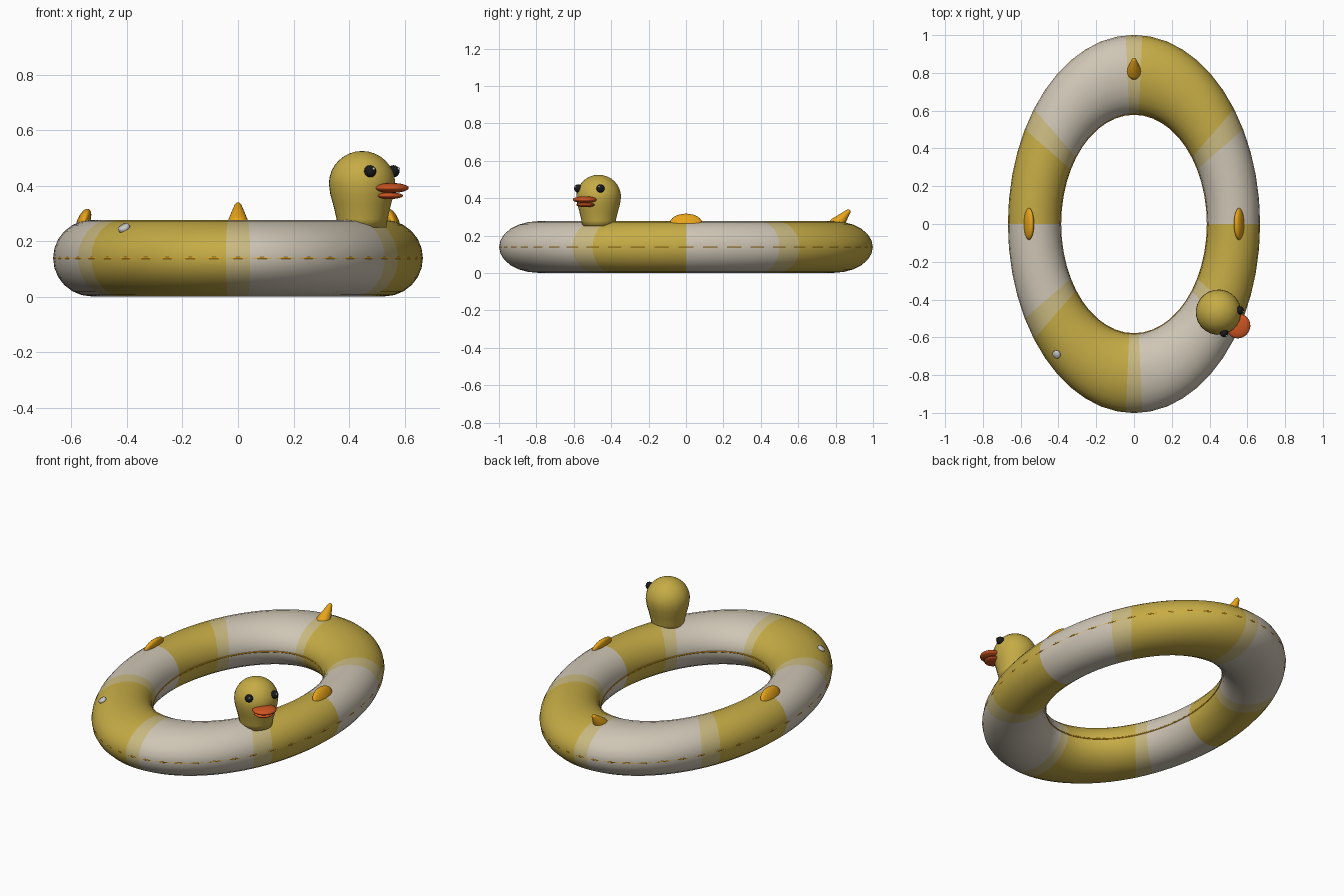
import bpy, bmesh, math
from mathutils import Vector, Matrix

if "Cube" in bpy.data.objects:
    bpy.data.objects.remove(bpy.data.objects["Cube"])

ZC = 0.139                      # height of the tube's centre line
SX = 0.667                      # the ring is squeezed in x


def mat(name, r, g, b):
    m = bpy.data.materials.new(name)
    m.diffuse_color = (r, g, b, 1)
    m.use_nodes = True
    m.node_tree.nodes["Principled BSDF"].inputs["Base Color"].default_value = m.diffuse_color
    return m


YELLOW = mat("yellow", 0.56, 0.41, 0.06)
WHITE = mat("off_white", 0.62, 0.56, 0.46)
BLEND = mat("pale_yellow", 0.59, 0.49, 0.22)
AMBER = mat("amber", 0.80, 0.37, 0.01)
ORANGE = mat("orange", 0.62, 0.09, 0.015)
BLACK = mat("black", 0.01, 0.01, 0.01)
SHINE = mat("shine", 0.9, 0.9, 0.9)


def finish(name, bm, *mats):
    bmesh.ops.recalc_face_normals(bm, faces=bm.faces)
    me = bpy.data.meshes.new(name)
    bm.to_mesh(me)
    bm.free()
    ob = bpy.data.objects.new(name, me)
    bpy.context.collection.objects.link(ob)
    for m in mats:
        me.materials.append(m)
    for p in me.polygons:
        p.use_smooth = True
    return ob


def torus(major, minor, sx, sz, n, m):
    bm = bmesh.new()
    rows = []
    for i in range(n):
        t = 2 * math.pi * i / n
        row = []
        for j in range(m):
            a = 2 * math.pi * j / m
            r = major + minor * math.cos(a)
            row.append(bm.verts.new((sx * r * math.cos(t), r * math.sin(t),
                                     ZC + sz * minor * math.sin(a))))
        rows.append(row)
    for i in range(n):
        for j in range(m):
            k, l = (i + 1) % n, (j + 1) % m
            bm.faces.new((rows[i][j], rows[k][j], rows[k][l], rows[i][l]))
    return bm


def ellipsoid(name, loc, radii, m, rot=Matrix.Identity(4), seg=24):
    bm = bmesh.new()
    bmesh.ops.create_uvsphere(bm, u_segments=seg, v_segments=seg // 2, radius=1)
    bm.transform(Matrix.Translation(loc) @ rot @ Matrix.Diagonal((*radii, 1)))
    return finish(name, bm, m)


def lathe(name, profile, place, m, seg=24):
    bm = bmesh.new()
    vs = [bm.verts.new((r, 0, z)) for r, z in profile]
    es = [bm.edges.new(p) for p in zip(vs, vs[1:])]
    bmesh.ops.spin(bm, geom=vs + es, axis=(0, 0, 1), cent=(0, 0, 0),
                   steps=seg, angle=2 * math.pi)
    bmesh.ops.remove_doubles(bm, verts=bm.verts, dist=1e-4)
    bm.transform(place)
    return finish(name, bm, m)


# inflated ring with eight colour bands, one per 45 degrees
ring = finish("ring", torus(0.79, 0.209, SX, 0.66, 96, 24), YELLOW, WHITE, BLEND)
for p in ring.data.polygons:
    u = (math.degrees(math.atan2(p.center.y, p.center.x)) % 360) / 45
    f = u - round(u)
    p.material_index = 2 if abs(f) < 0.06 else (0 if int(u) % 2 else 1)

# welded seams around the outside and inside
for name, r in (("outer_seam", 0.996), ("inner_seam", 0.583)):
    finish(name, torus(r, 0.005, SX, 0.8, 48, 6), AMBER)

# head and neck in one turned profile
HEAD = Vector((0.447, -0.467, 0))
TURN = Matrix.Rotation(math.radians(-35), 4, 'Z')
profile = [(0, 0.25), (0.088, 0.25), (0.092, 0.28), (0.104, 0.33), (0.115, 0.37)]
profile += [(0.12 * math.cos(a), 0.407 + 0.118 * math.sin(a))
            for a in (math.pi / 2 * k / 8 for k in range(8))] + [(0, 0.525)]
lathe("head", profile, Matrix.Translation(HEAD) @ TURN, YELLOW)


def on_head(x, y, z):
    return HEAD + TURN @ Vector((x, y, z))


# eyes with a small glint
for s, side in ((1, "left"), (-1, "right")):
    ellipsoid(side + "_eye", on_head(0.087, s * 0.073, 0.452), (0.022,) * 3, BLACK, seg=16)
    ellipsoid(side + "_glint", on_head(0.105, s * 0.077, 0.461), (0.006,) * 3, SHINE, seg=8)

# flat bill
ellipsoid("upper_bill", on_head(0.129, 0, 0.392), (0.062, 0.066, 0.018), ORANGE, TURN)
ellipsoid("lower_bill", on_head(0.122, 0, 0.364), (0.046, 0.052, 0.012), ORANGE, TURN)

# side wings leaning inward
for s, side in ((1, "right"), (-1, "left")):
    ellipsoid(side + "_wing", Vector((s * 0.557, 0, 0.27)), (0.023, 0.085, 0.05), AMBER,
              Matrix.Rotation(math.radians(-s * 22), 4, 'Y'))

# tail cone leaning back
tail = Matrix.Translation((0, 0.808, 0.262)) @ Matrix.Rotation(math.radians(-42), 4, 'X')
lathe("tail", [(0, -0.03), (0.042, -0.03), (0.040, 0.0), (0.012, 0.092), (0.006, 0.1), (0, 0.102)],
      tail, AMBER)

# air valve lying on the tube surface
axis = Vector((-0.133, -0.1, 0.243))
valve = Matrix.Translation((-0.41, -0.69, 0.247)) @ axis.to_track_quat('Z', 'Y').to_matrix().to_4x4()
lathe("valve", [(0, -0.012), (0.022, -0.012), (0.022, 0.006), (0.019, 0.01), (0, 0.01)],
      valve, SHINE, 16)
